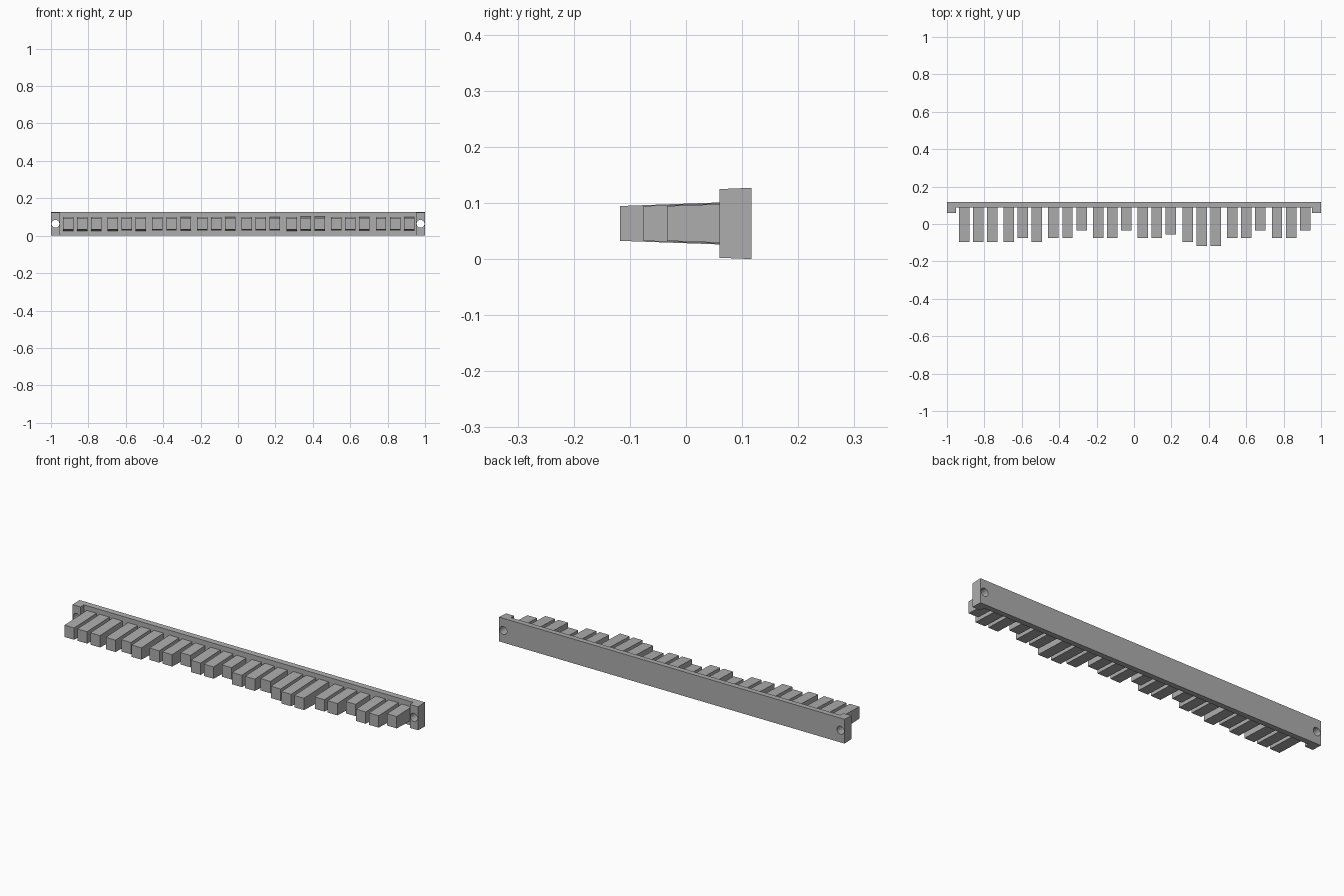
import bpy, bmesh
from mathutils import Matrix

cube = bpy.data.objects.get("Cube")
if cube:
    bpy.data.objects.remove(cube, do_unlink=True)

grey = bpy.data.materials.new("plain_grey")
grey.use_nodes = True
grey.diffuse_color = (0.42, 0.42, 0.42, 1)
grey.node_tree.nodes["Principled BSDF"].inputs["Base Color"].default_value = (0.42, 0.42, 0.42, 1)

BACK, FACE, LUG = 0.117, 0.087, 0.06
MID = 0.0635


def finish(name, bm):
    bmesh.ops.recalc_face_normals(bm, faces=bm.faces)
    mesh = bpy.data.meshes.new(name)
    bm.to_mesh(mesh)
    bm.free()
    mesh.materials.append(grey)
    obj = bpy.data.objects.new(name, mesh)
    bpy.context.collection.objects.link(obj)
    return obj


def drafted_prism(name, outline, half_height):
    """Plan outline raised both ways from MID, half height varying with y."""
    bm = bmesh.new()
    top = [bm.verts.new((x, y, MID + half_height(y))) for x, y in outline]
    low = [bm.verts.new((x, y, MID - half_height(y))) for x, y in outline]
    bm.faces.new(top)
    bm.faces.new(low[::-1])
    for i in range(len(outline)):
        j = (i + 1) % len(outline)
        bm.faces.new((top[i], low[i], low[j], top[j]))
    return finish(name, bm)


# Back rail with a forward mounting lug at each end
half = [(1, BACK), (1, LUG), (0.953, LUG), (0.953, FACE)]
rail = drafted_prism("back_rail", half + [(-x, y) for x, y in reversed(half)],
                     lambda y: 0.0635 - 0.04 * (BACK - y))

# Screw holes through both lugs
bm = bmesh.new()
for side in (-1, 1):
    place = Matrix.Translation((side * 0.976, 0.09, MID)) @ Matrix.Rotation(1.5708, 4, "X")
    bmesh.ops.create_cone(bm, cap_ends=True, segments=20, radius1=0.021,
                          radius2=0.021, depth=0.2, matrix=place)
cutter = finish("hole_cutter", bm)
cutter.hide_render = True
cutter.hide_set(True)
holes = rail.modifiers.new("screw_holes", "BOOLEAN")
holes.operation = "DIFFERENCE"
holes.solver = "EXACT"
holes.object = cutter

# Teeth in groups of three, each digit a length step
groups = ["333", "323", "220", "220", "221", "344", "220", "220"]
for g, steps in enumerate(groups):
    for t, step in enumerate(steps):
        x = 0.003 + (g - 3.5) * 0.239 + (t - 1) * 0.075
        tip = -0.034 - 0.021 * int(step)
        w = 0.028
        drafted_prism(f"tooth_{g + 1}_{t + 1}",
                      [(x - w, tip), (x + w, tip), (x + w, 0.09), (x - w, 0.09)],
                      lambda y: 0.031 + 0.036 * (y - tip))
